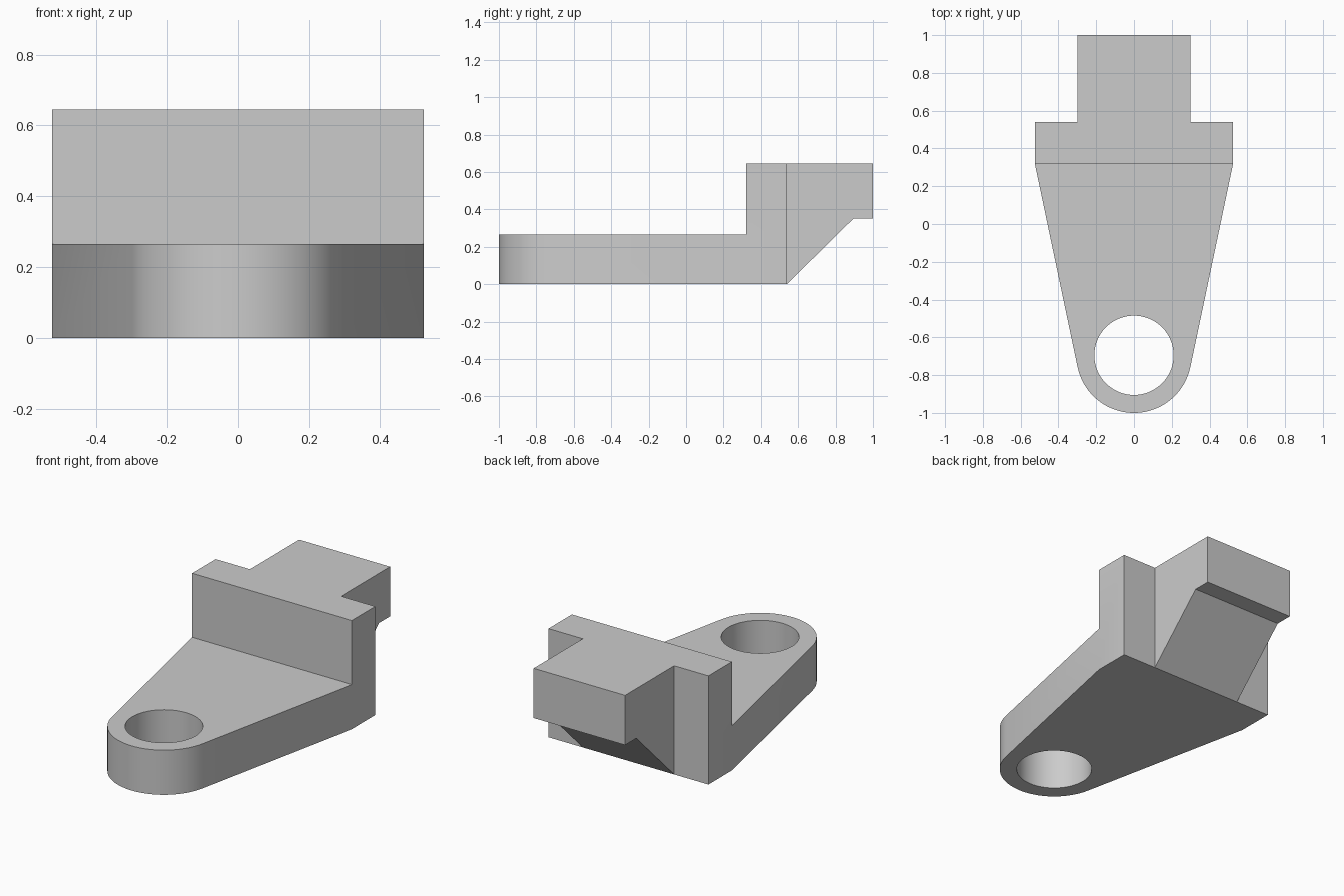
import bpy
import bmesh
from math import acos, atan2, cos, sin, hypot, pi, radians
from mathutils import Matrix

cube = bpy.data.objects.get("Cube")
if cube:
    bpy.data.objects.remove(cube, do_unlink=True)

HALF_W, WALL_FRONT, WALL_BACK, TOP = 0.525, 0.32, 0.54, 0.645
PLATE_H = 0.265
EYE_Y, EYE_R, HOLE_R = -0.695, 0.305, 0.21
ARM_HALF = 0.30

grey = bpy.data.materials.new("plain grey")
grey.use_nodes = True
grey.diffuse_color = (0.6, 0.6, 0.6, 1)
grey.node_tree.nodes["Principled BSDF"].inputs["Base Color"].default_value = grey.diffuse_color


def prism(name, points, direction):
    """Closed solid: a polygon swept along a direction."""
    bm = bmesh.new()
    face = bm.faces.new([bm.verts.new(p) for p in points])
    swept = bmesh.ops.extrude_face_region(bm, geom=[face], use_keep_orig=True)
    new_verts = [g for g in swept["geom"] if isinstance(g, bmesh.types.BMVert)]
    bmesh.ops.translate(bm, verts=new_verts, vec=direction)
    bmesh.ops.recalc_face_normals(bm, faces=bm.faces[:])
    mesh = bpy.data.meshes.new(name)
    bm.to_mesh(mesh)
    bm.free()
    mesh.materials.append(grey)
    obj = bpy.data.objects.new(name, mesh)
    bpy.context.collection.objects.link(obj)
    return obj


def arc(radius, start, end, steps, z):
    angles = [start + (end - start) * i / steps for i in range(steps + 1)]
    return [(radius * cos(a), EYE_Y + radius * sin(a), z) for a in angles]


# Tapered plate: straight sides run tangent into the rounded eye
dy = WALL_FRONT - EYE_Y
tangent = atan2(dy, HALF_W) - acos(EYE_R / hypot(HALF_W, dy))
outline = [(HALF_W, WALL_FRONT, 0), (HALF_W, WALL_BACK, 0),
           (-HALF_W, WALL_BACK, 0), (-HALF_W, WALL_FRONT, 0)]
outline += arc(EYE_R, -pi - tangent, tangent, 48, 0)
bracket = prism("bracket", outline, (0, 0, PLATE_H))

# Upright wall across the wide end
wall = prism("upright_wall",
             [(x, y, 0) for x, y in ((-HALF_W, WALL_FRONT), (HALF_W, WALL_FRONT),
                                     (HALF_W, WALL_BACK), (-HALF_W, WALL_BACK))],
             (0, 0, TOP))

# Rear block with sloped underside, rooted inside the wall
side = [(0.43, 0), (WALL_BACK, 0), (0.895, 0.35), (1, 0.35), (1, TOP), (0.43, TOP)]
block = prism("rear_block", [(-ARM_HALF, y, z) for y, z in side], (2 * ARM_HALF, 0, 0))

# Round hole through the eye
hole = prism("hole_cutter", arc(HOLE_R, 0, 2 * pi * 63 / 64, 63, -0.1), (0, 0, 0.5))
hole.hide_render = True

for part, operation in ((wall, "UNION"), (block, "UNION"), (hole, "DIFFERENCE")):
    mod = bracket.modifiers.new(part.name, "BOOLEAN")
    mod.operation = operation
    mod.solver = "EXACT"
    mod.object = part

# Bake the joined solid and drop the construction pieces
graph = bpy.context.evaluated_depsgraph_get()
bracket.data = bpy.data.meshes.new_from_object(bracket.evaluated_get(graph))
bracket.modifiers.clear()
for part in (wall, block, hole):
    bpy.data.objects.remove(part, do_unlink=True)

bm = bmesh.new()
bm.from_mesh(bracket.data)
bmesh.ops.remove_doubles(bm, verts=bm.verts[:], dist=0.0001)
bmesh.ops.dissolve_limit(bm, angle_limit=radians(0.5), verts=bm.verts[:], edges=bm.edges[:])
bm.to_mesh(bracket.data)
bm.free()

bpy.ops.object.select_all(action="DESELECT")
bracket.select_set(True)
bpy.context.view_layer.objects.active = bracket
bpy.ops.object.shade_smooth_by_angle(angle=radians(30))
